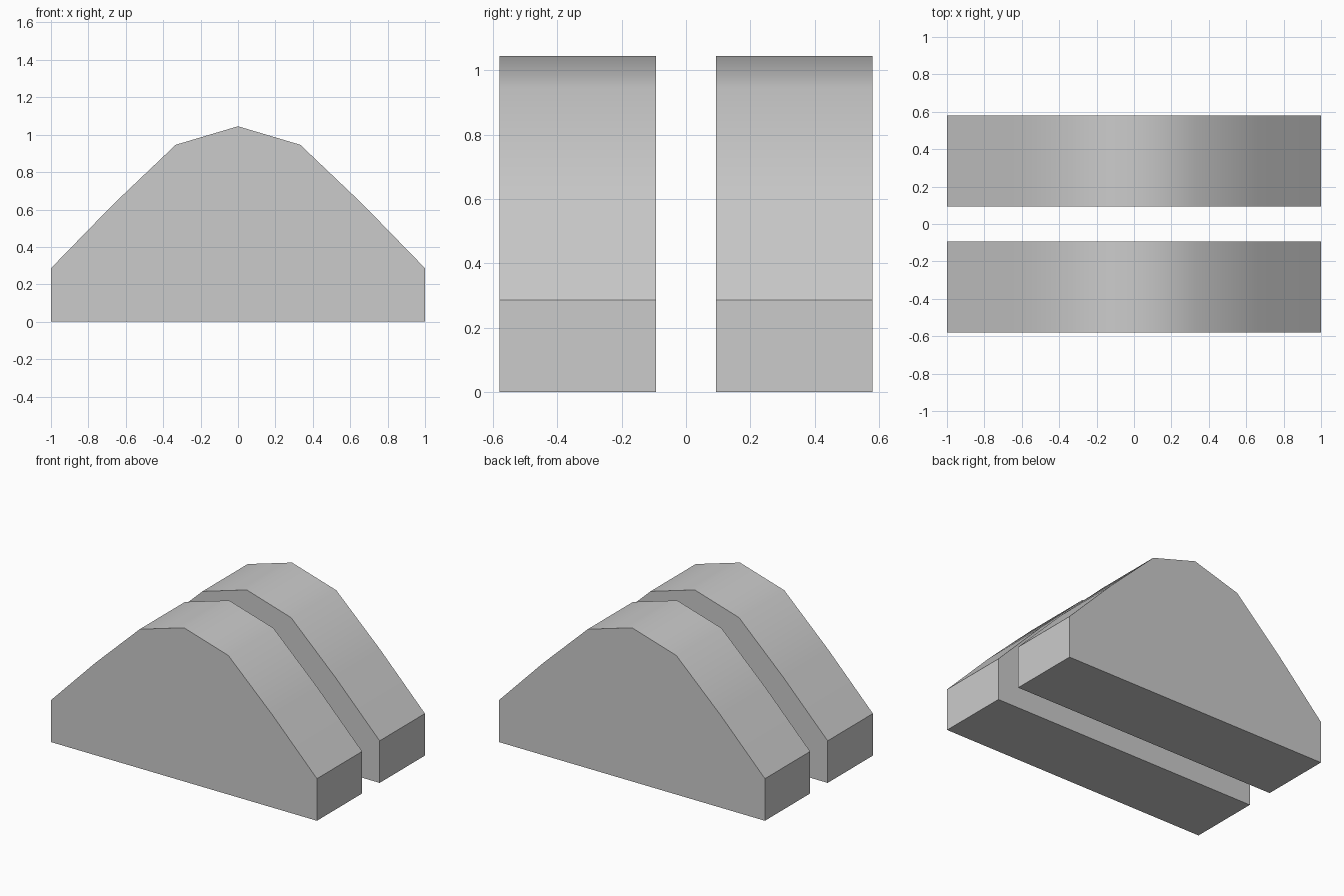
import bpy, bmesh, math

if "Cube" in bpy.data.objects:
    bpy.data.objects.remove(bpy.data.objects["Cube"])

# Right half of the arched outline, mirrored to make the full profile
HALF = [(1, 0), (1, 0.286), (0.667, 0.628), (0.333, 0.946)]
PROFILE = HALF + [(0, 1.045)] + [(-x, z) for x, z in reversed(HALF)]


def make_slab(name, y0, y1):
    """Extrude the profile along y between y0 and y1."""
    bm = bmesh.new()
    face = bm.faces.new([bm.verts.new((x, y0, z)) for x, z in PROFILE])
    ext = bmesh.ops.extrude_face_region(bm, geom=[face], use_keep_orig=True)
    verts = [g for g in ext["geom"] if isinstance(g, bmesh.types.BMVert)]
    bmesh.ops.translate(bm, verts=verts, vec=(0, y1 - y0, 0))
    bmesh.ops.recalc_face_normals(bm, faces=bm.faces)
    mesh = bpy.data.meshes.new(name)
    bm.to_mesh(mesh)
    bm.free()
    obj = bpy.data.objects.new(name, mesh)
    bpy.context.collection.objects.link(obj)
    # Soft shading over the crown, crisp rims
    bpy.ops.object.select_all(action='DESELECT')
    obj.select_set(True)
    bpy.context.view_layer.objects.active = obj
    bpy.ops.object.shade_smooth_by_angle(angle=math.radians(40))


# Two matching slabs with a gap between them
make_slab("front_slab", -0.58, -0.094)
make_slab("back_slab", 0.094, 0.58)
